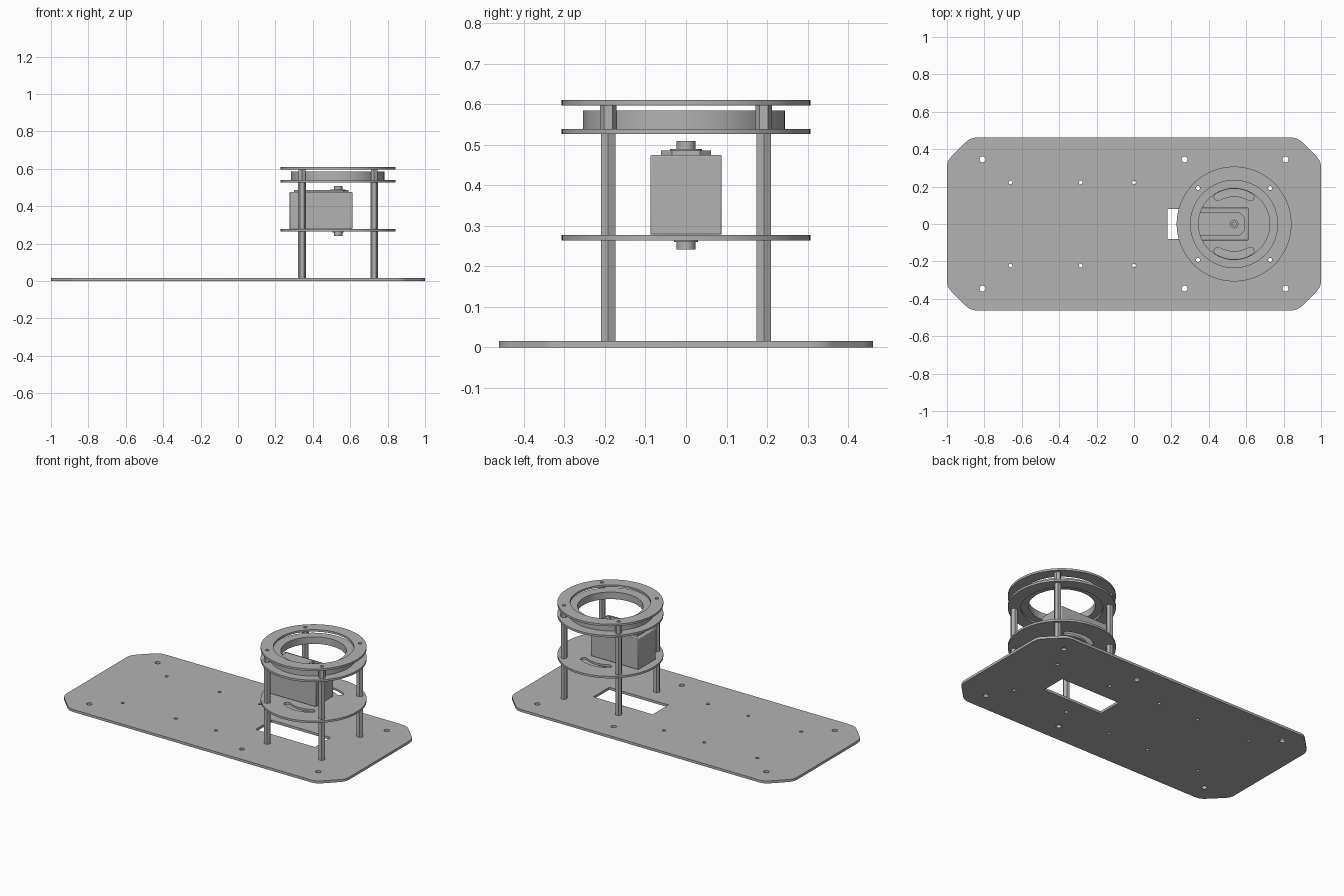
import bpy, bmesh
from math import sin, cos, pi, radians

cube = bpy.data.objects.get("Cube")
if cube:
    bpy.data.objects.remove(cube)

grey = bpy.data.materials.new("plain_grey")
grey.use_nodes = True
COLOUR = (0.45, 0.45, 0.45, 1)
grey.diffuse_color = COLOUR
grey.node_tree.nodes["Principled BSDF"].inputs["Base Color"].default_value = COLOUR

CX = 0.535                      # tower axis
PX, PY = 0.193, 0.192           # post offsets from the axis


def circle(x, y, r, n=24, turn=0.0):
    return [(x + r * cos(turn + 2 * pi * i / n), y + r * sin(turn + 2 * pi * i / n))
            for i in range(n)]


def rect(x0, x1, y0, y1):
    return [(x0, y0), (x1, y0), (x1, y1), (x0, y1)]


def chamfered(x, y, c, soft=0.035):
    """Rectangle with cut corners, each cut blended by a short arc."""
    pts = []
    corners = [(x, -y + c), (x, y - c), (x - c, y), (-x + c, y),
               (-x, y - c), (-x, -y + c), (-x + c, -y), (x - c, -y)]
    for i, p in enumerate(corners):
        ends = []
        for q in (corners[i - 1], corners[(i + 1) % 8]):
            dx, dy = q[0] - p[0], q[1] - p[1]
            length = (dx * dx + dy * dy) ** 0.5
            ends.append((p[0] + dx / length * soft, p[1] + dy / length * soft))
        a, b = ends
        for k in range(6):
            t = k / 5
            pts.append(tuple((1 - t) ** 2 * a[j] + 2 * t * (1 - t) * p[j] + t * t * b[j]
                             for j in (0, 1)))
    return pts


def arc_slot(r, w, mid, half, n=16):
    """Curved slot with round ends about the tower axis."""
    def at(rad, ang):
        return (CX + rad * cos(ang), rad * sin(ang))
    pts = [at(r + w, mid - half + 2 * half * i / n) for i in range(n + 1)]
    for side in (1, -1):
        ang = mid + side * half
        ex, ey = at(r, ang)
        start = ang if side == 1 else ang + pi
        pts += [(ex + w * cos(start + pi * k / 8), ey + w * sin(start + pi * k / 8))
                for k in range(1, 8)]
        if side == 1:
            pts += [at(r - w, mid + half - 2 * half * i / n) for i in range(n + 1)]
    return pts


def plate(name, z0, z1, outline, holes=()):
    """Extrude an outline with holes between two heights."""
    curve = bpy.data.curves.new(name, "CURVE")
    curve.dimensions = "2D"
    curve.fill_mode = "BOTH"
    curve.extrude = (z1 - z0) / 2
    for loop in [outline, *holes]:
        spline = curve.splines.new("POLY")
        spline.points.add(len(loop) - 1)
        for point, (x, y) in zip(spline.points, loop):
            point.co = (x, y, 0, 1)
        spline.use_cyclic_u = True
    helper = bpy.data.objects.new(name + "_outline", curve)
    bpy.context.collection.objects.link(helper)
    bpy.context.view_layer.update()
    mesh = bpy.data.meshes.new_from_object(
        helper.evaluated_get(bpy.context.evaluated_depsgraph_get()))
    bpy.data.objects.remove(helper)
    bm = bmesh.new()
    bm.from_mesh(mesh)
    bmesh.ops.remove_doubles(bm, verts=bm.verts, dist=1e-5)
    bmesh.ops.recalc_face_normals(bm, faces=bm.faces)
    bmesh.ops.translate(bm, verts=bm.verts, vec=(0, 0, (z0 + z1) / 2))
    bm.to_mesh(mesh)
    bm.free()
    mesh.materials.clear()
    mesh.materials.append(grey)
    obj = bpy.data.objects.new(name, mesh)
    bpy.context.collection.objects.link(obj)
    bpy.ops.object.select_all(action="DESELECT")
    obj.select_set(True)
    bpy.context.view_layer.objects.active = obj
    bpy.ops.object.shade_smooth_by_angle(angle=radians(25))
    return obj


posts = [(CX + sx * PX, sy * PY) for sx in (-1, 1) for sy in (-1, 1)]
post_holes = [circle(x, y, 0.011, 16) for x, y in posts]

# Base plate with window, mounting holes and post holes
base_holes = [rect(0.18, 0.6, -0.08, 0.08)] + post_holes
for s in (-1, 1):
    base_holes += [circle(x, s * 0.345, 0.016) for x in (-0.81, 0.27, 0.81)]
    base_holes += [circle(x, s * 0.222, 0.01, 16) for x in (-0.66, -0.285, 0)]
plate("base_plate", 0, 0.016, chamfered(1, 0.462, 0.125), base_holes)

# Motor deck with two curved slots
slots = [arc_slot(0.168, 0.02, s * pi / 2, radians(31)) for s in (-1, 1)]
plate("motor_deck", 0.264, 0.277, circle(CX, 0, 0.307, 96), post_holes + slots)

# Bearing between two flat rings
plate("lower_ring", 0.526, 0.539, circle(CX, 0, 0.307, 96),
      [circle(CX, 0, 0.233, 96)] + post_holes)
plate("bearing", 0.539, 0.584, circle(CX - 0.002, -0.005, 0.249, 96),
      [circle(CX, 0, 0.19, 96)])
plate("top_ring", 0.597, 0.61, circle(CX, 0, 0.307, 96),
      [circle(CX, 0, 0.233, 96)] + post_holes)

# Hexagonal hollow standoffs, three tiers on each corner
for tier, z0, z1, turn in (("lower", 0.016, 0.264, 0), ("middle", 0.277, 0.526, 0),
                           ("upper", 0.539, 0.597, pi / 6)):
    for i, (x, y) in enumerate(posts):
        plate(f"{tier}_standoff_{i + 1}", z0, z1, circle(x, y, 0.0205, 6, turn),
              [circle(x, y, 0.011, 16)])

# Motor body
body = plate("motor_body", 0.278, 0.475, rect(0.275, 0.612, -0.088, 0.088))
bevel = body.modifiers.new("soft_edges", "BEVEL")
bevel.width = 0.004
bevel.segments = 2

# Stepped cover on the motor, with cut corners at the shaft end
cover = [(0.3, -0.062), (0.565, -0.062), (0.592, -0.035),
         (0.592, 0.035), (0.565, 0.062), (0.3, 0.062)]
plate("motor_cover", 0.475, 0.486, cover)

# Output shaft and pivot below the deck
plate("shaft_collar", 0.486, 0.49, circle(CX, 0, 0.04, 32))
plate("output_shaft", 0.49, 0.509, circle(CX, 0, 0.023, 32), [circle(CX, 0, 0.01, 16)])
plate("pivot_collar", 0.26, 0.264, circle(CX, 0, 0.03, 32))
plate("pivot_pin", 0.241, 0.26, circle(CX, 0, 0.023, 32))
